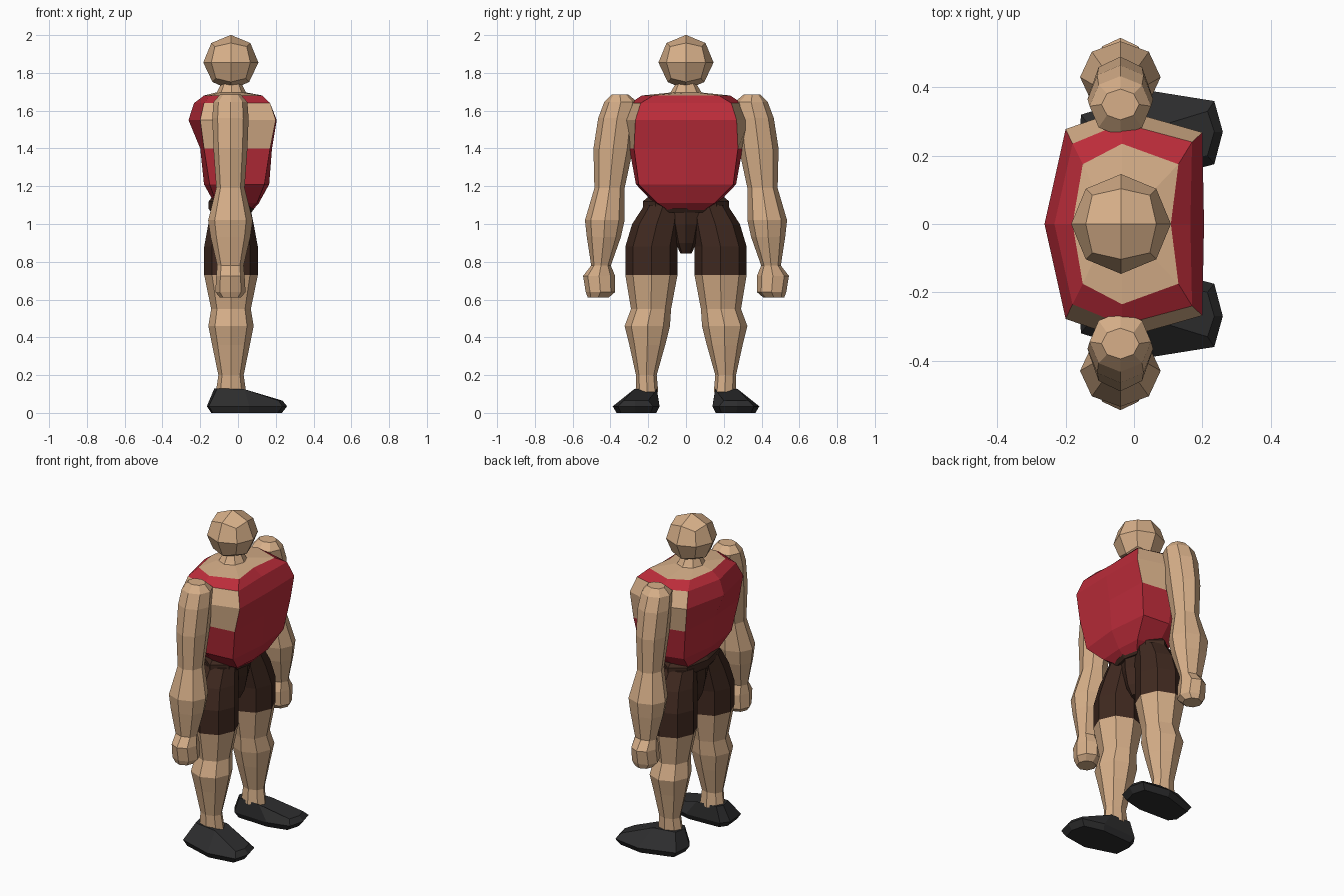
import bpy, bmesh, math
from mathutils import Vector


def material(name, rgb):
    m = bpy.data.materials.new(name)
    m.diffuse_color = (*rgb, 1)
    return m


SKIN = material("skin", (0.68, 0.43, 0.25))
RED = material("red_shirt", (0.50, 0.025, 0.042))
BROWN = material("brown_shorts", (0.05, 0.022, 0.014))
BLACK = material("black_shoe", (0.026, 0.026, 0.027))


def finish(name, bm, mats, rule=None, mirror=False):
    bmesh.ops.recalc_face_normals(bm, faces=bm.faces)
    if rule:
        for f in bm.faces:
            f.material_index = rule(f.calc_center_median())
    me = bpy.data.meshes.new(name)
    bm.to_mesh(me)
    bm.free()
    for m in mats:
        me.materials.append(m)
    ob = bpy.data.objects.new(name, me)
    bpy.context.collection.objects.link(ob)
    if mirror:
        mod = ob.modifiers.new("mirror", "MIRROR")
        mod.use_axis = (False, True, False)
    return ob


def loft(name, rings, mats, rule=None, mirror=False):
    """Skin a stack of equal-length point rings and cap both ends."""
    bm = bmesh.new()
    vs = [[bm.verts.new(p) for p in r] for r in rings]
    n = len(vs[0])
    for a, b in zip(vs, vs[1:]):
        for i in range(n):
            j = (i + 1) % n
            bm.faces.new((a[i], a[j], b[j], b[i]))
    bm.faces.new(vs[0])
    bm.faces.new(vs[-1])
    return finish(name, bm, mats, rule, mirror)


def oval(z, cx, cy, hx, hy, n=8):
    return [(cx + hx * math.cos(k * math.tau / n),
             cy + hy * math.sin(k * math.tau / n), z) for k in range(n)]


# Head: rounded cube
bm = bmesh.new()
bmesh.ops.create_cube(bm, size=2)
bmesh.ops.subdivide_edges(bm, edges=bm.edges[:], cuts=1, use_grid_fill=True)
for v in bm.verts:
    d = v.co.normalized() * 0.146
    if d.z < -0.02:
        d.x *= 0.94
        d.y *= 0.94
    v.co = d + Vector((-0.038, 0, 1.855))
finish("head", bm, [SKIN])

# Neck
loft("neck", [oval(1.67, -0.035, 0, 0.09, 0.12), oval(1.70, -0.035, 0, 0.075, 0.08),
              oval(1.75, -0.035, 0, 0.05, 0.05)], [SKIN])


# Torso: front middle, front corner, side, back corner, back middle
def torso_ring(z, front, fx, fy, side, bx, by, back):
    half = [(fx, fy), (-0.035, side), (bx, by)]
    return ([(front, 0, z)] + [(x, y, z) for x, y in half] + [(back, 0, z)]
            + [(x, -y, z) for x, y in reversed(half)])


def torso_colour(c):
    armhole = abs(c.y) > 0.24 and 1.41 < c.z < 1.62
    return 1 if armhole or c.z > 1.675 else 0


loft("torso", [
    torso_ring(1.07, 0.075, 0.055, 0.09, 0.10, -0.09, 0.08, -0.10),
    torso_ring(1.11, 0.11, 0.10, 0.15, 0.17, -0.115, 0.14, -0.125),
    torso_ring(1.21, 0.165, 0.14, 0.25, 0.265, -0.15, 0.235, -0.18),
    torso_ring(1.40, 0.18, 0.17, 0.275, 0.30, -0.18, 0.265, -0.20),
    torso_ring(1.55, 0.205, 0.20, 0.268, 0.335, -0.20, 0.278, -0.262),
    torso_ring(1.64, 0.165, 0.17, 0.24, 0.295, -0.18, 0.235, -0.233),
    torso_ring(1.68, 0.108, 0.13, 0.175, 0.235, -0.15, 0.175, -0.18),
    torso_ring(1.695, 0.05, 0.03, 0.07, 0.09, -0.10, 0.07, -0.12),
], [RED, SKIN], torso_colour)

# Arms with fists: height, centre y, half depth, half width
ARM = [(1.685, 0.35, 0.055, 0.045), (1.645, 0.345, 0.09, 0.088),
       (1.56, 0.365, 0.096, 0.10), (1.40, 0.385, 0.09, 0.105),
       (1.19, 0.405, 0.075, 0.08), (1.02, 0.43, 0.118, 0.105),
       (0.93, 0.435, 0.105, 0.09), (0.78, 0.45, 0.07, 0.052),
       (0.725, 0.46, 0.075, 0.085), (0.64, 0.453, 0.08, 0.078),
       (0.61, 0.465, 0.055, 0.055)]
loft("arm", [oval(z, -0.04, y, hx, hy) for z, y, hx, hy in ARM], [SKIN], mirror=True)

# Legs: shorts above the hem, skin below
LEG = [(1.10, 0.12, 0.10, 0.10), (1.0, 0.155, 0.12, 0.13), (0.88, 0.183, 0.142, 0.138),
       (0.73, 0.183, 0.142, 0.138), (0.55, 0.185, 0.105, 0.106),
       (0.46, 0.205, 0.12, 0.12), (0.36, 0.205, 0.10, 0.095),
       (0.20, 0.21, 0.067, 0.055), (0.11, 0.205, 0.08, 0.058)]
loft("leg", [oval(z, -0.037, y, hx, hy) for z, y, hx, hy in LEG],
     [BROWN, SKIN], lambda c: 0 if c.z > 0.73 else 1, mirror=True)

# Pelvis and waistband
loft("pelvis", [oval(z, -0.035, 0, hx, hy) for z, hx, hy in
                [(0.845, 0.05, 0.03), (0.90, 0.08, 0.055), (1.0, 0.10, 0.08),
                 (1.10, 0.10, 0.15)]], [BROWN])
loft("waistband", [oval(z, -0.035, 0, hx, hy) for z, hx, hy in
                   [(1.06, 0.105, 0.21), (1.08, 0.12, 0.228),
                    (1.12, 0.12, 0.228), (1.14, 0.105, 0.205)]], [BROWN])

# Shoes: wide sole outline, rising to a narrow collar and low toe
SOLE = [(-0.165, 0.20), (-0.155, 0.32), (0.06, 0.388), (0.235, 0.36),
        (0.26, 0.27), (0.235, 0.175), (0.10, 0.14), (-0.13, 0.15)]
TOP = [(-0.125, 0.19, 0.13), (-0.11, 0.26, 0.13), (0.035, 0.275, 0.125),
       (0.215, 0.33, 0.065), (0.235, 0.27, 0.065), (0.215, 0.20, 0.065),
       (0.035, 0.155, 0.125), (-0.10, 0.155, 0.13)]
loft("shoe", [[(0.03 + (x - 0.03) * 0.88, 0.255 + (y - 0.255) * 0.85, 0) for x, y in SOLE],
              [(x, y, 0.035) for x, y in SOLE],
              TOP], [BLACK], mirror=True)
